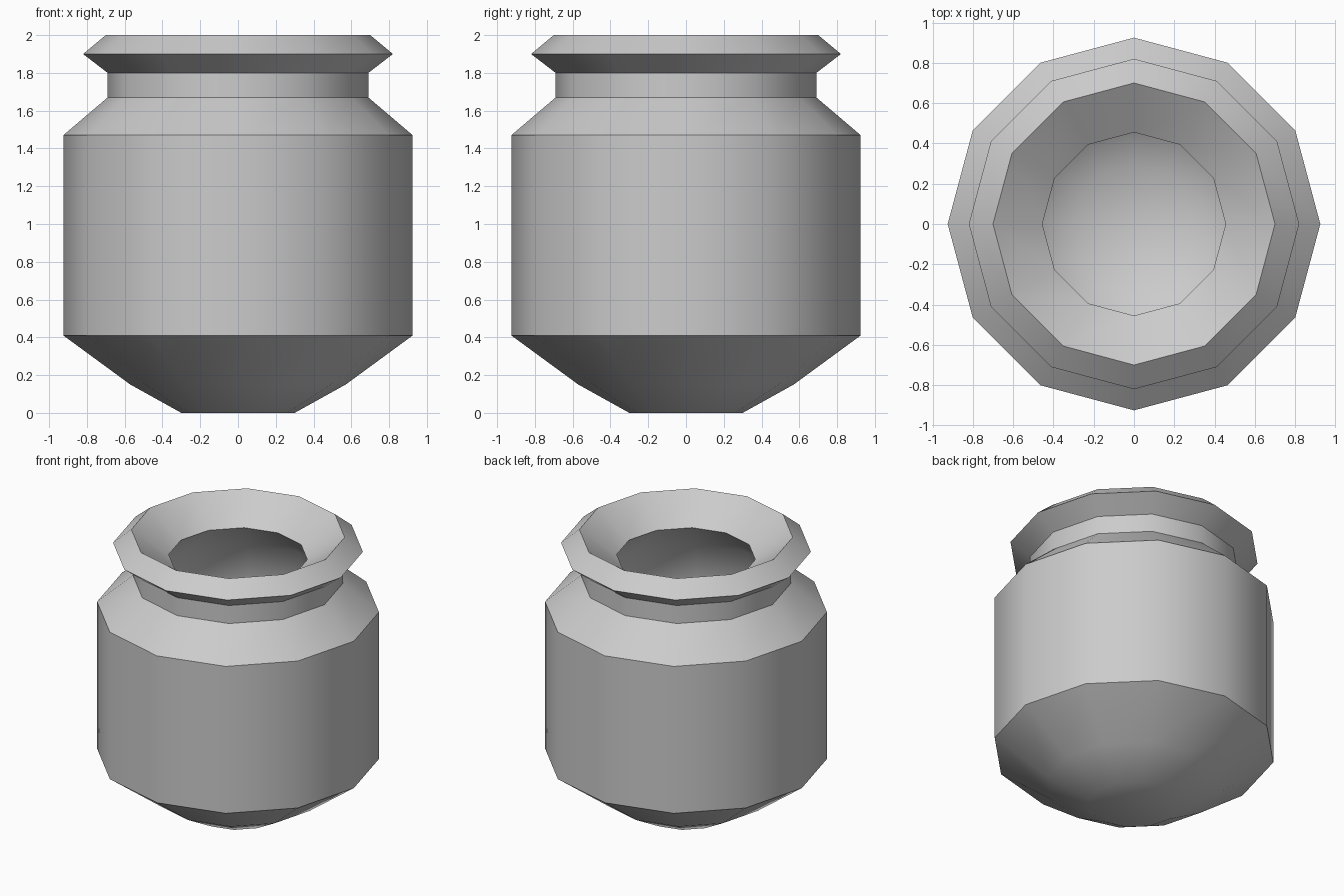
import bpy, bmesh
from math import radians, tau

cube = bpy.data.objects.get("Cube")
if cube:
    bpy.data.objects.remove(cube)

SIDES = 12

# Plain grey clay
clay = bpy.data.materials.new("grey_clay")
clay.use_nodes = True
colour = (0.6, 0.6, 0.6, 1)
clay.diffuse_color = colour
clay.node_tree.nodes["Principled BSDF"].inputs["Base Color"].default_value = colour

# Outer wall as (radius, height), from the foot up to the lip
outer = [(0, 0), (0.3, 0), (0.57, 0.15), (0.925, 0.41), (0.925, 1.47),
         (0.69, 1.67), (0.69, 1.8), (0.82, 1.9), (0.7, 2)]
# Funnel mouth and rounded hollow, from the lip down to the floor
inner = [(0.455, 1.83), (0.7, 1.6), (0.78, 1.3), (0.78, 0.7),
         (0.6, 0.35), (0.3, 0.18), (0, 0.15)]


def lathe(name, profile, material):
    """Turn a profile round the z axis into a faceted vessel."""
    bm = bmesh.new()
    verts = [bm.verts.new((r, 0, z)) for r, z in profile]
    edges = [bm.edges.new(pair) for pair in zip(verts, verts[1:])]
    bmesh.ops.spin(bm, geom=verts + edges, cent=(0, 0, 0), axis=(0, 0, 1),
                   angle=tau, steps=SIDES)
    bmesh.ops.remove_doubles(bm, verts=bm.verts, dist=0.0005)
    bmesh.ops.recalc_face_normals(bm, faces=bm.faces)
    mesh = bpy.data.meshes.new(name)
    bm.to_mesh(mesh)
    bm.free()
    mesh.materials.append(material)
    obj = bpy.data.objects.new(name, mesh)
    bpy.context.collection.objects.link(obj)
    return obj


# Jar, smooth around its sides with crisp rings
jar = lathe("jar", outer + inner, clay)
bpy.ops.object.select_all(action="DESELECT")
jar.select_set(True)
bpy.context.view_layer.objects.active = jar
bpy.ops.object.shade_smooth_by_angle(angle=radians(40))
